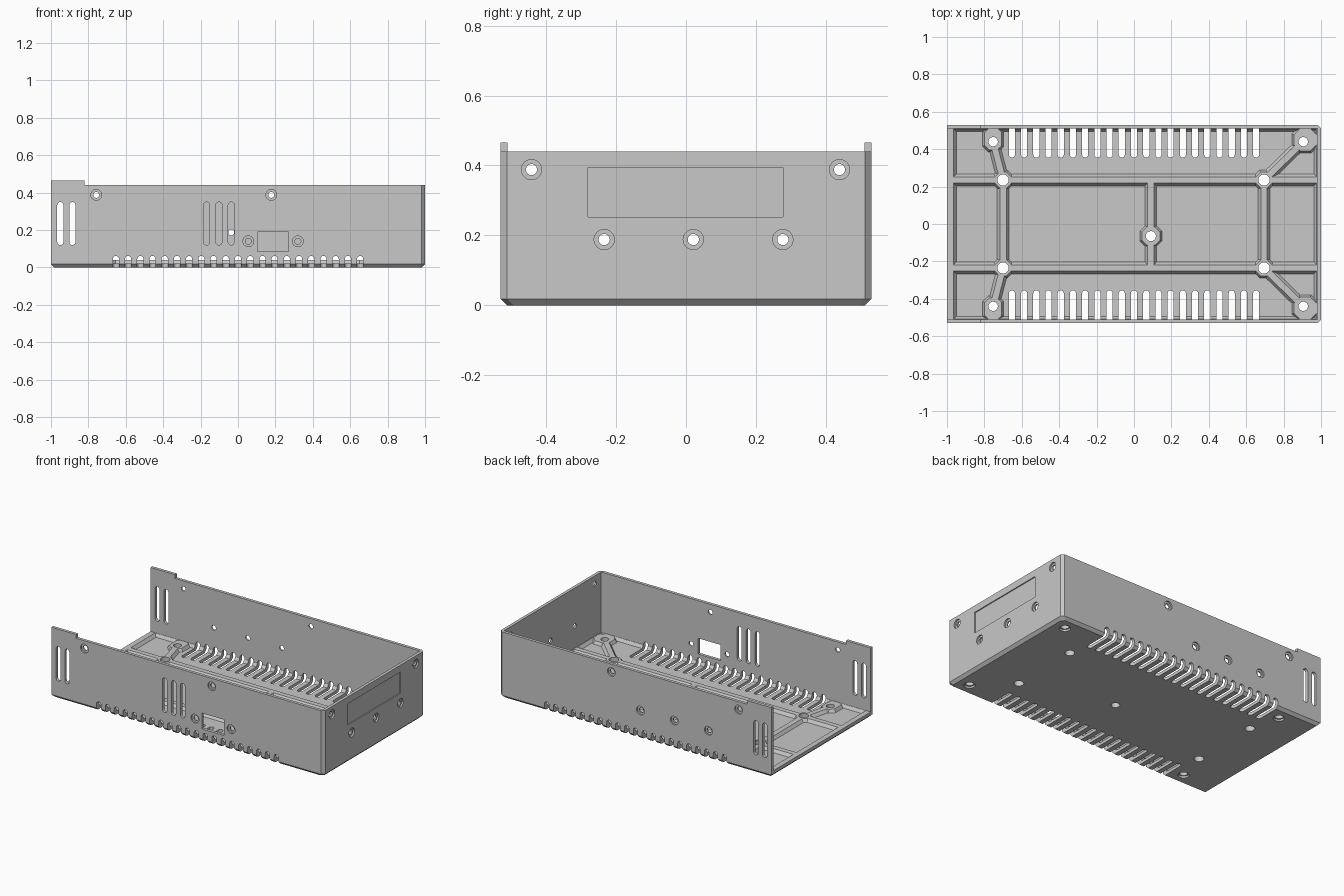
import bpy, bmesh, math
from mathutils import Vector

if "Cube" in bpy.data.objects:
    bpy.data.objects.remove(bpy.data.objects["Cube"])

W, T = 0.53, 0.02          # half depth, wall thickness
FLOOR, RIB = 0.02, 0.04    # pocket floor and rib heights

grey = bpy.data.materials.new("case grey")
grey.diffuse_color = (0.58, 0.58, 0.58, 1)
grey.use_nodes = True
grey.node_tree.nodes["Principled BSDF"].inputs["Base Color"].default_value = grey.diffuse_color


def loft(bm, loops):
    """Closed solid through a list of matching point loops."""
    rows = [[bm.verts.new(p) for p in loop] for loop in loops]
    n = len(rows[0])
    for a, b in zip(rows, rows[1:]):
        for i in range(n):
            j = (i + 1) % n
            bm.faces.new((a[i], a[j], b[j], b[i]))
    bm.faces.new(rows[0][::-1])
    bm.faces.new(rows[-1])


def box(bm, x0, x1, y0, y1, z0, z1):
    loft(bm, [[(x0, y0, z), (x1, y0, z), (x1, y1, z), (x0, y1, z)] for z in (z0, z1)])


def make(name, bm):
    bmesh.ops.recalc_face_normals(bm, faces=bm.faces)
    me = bpy.data.meshes.new(name)
    bm.to_mesh(me)
    bm.free()
    me.materials.append(grey)
    ob = bpy.data.objects.new(name, me)
    bpy.context.collection.objects.link(ob)
    return ob


def cut(ob, build, self_join=False):
    """Subtract the solids drawn by build(bm) from ob."""
    bm = bmesh.new()
    build(bm)
    tool = make("cutter", bm)
    tool.hide_render = True
    mod = ob.modifiers.new("cut", 'BOOLEAN')
    mod.operation, mod.solver, mod.object = 'DIFFERENCE', 'EXACT', tool
    mod.use_self = self_join
    bpy.context.view_layer.update()
    me = bpy.data.meshes.new_from_object(ob.evaluated_get(bpy.context.evaluated_depsgraph_get()))
    ob.modifiers.clear()
    ob.data = me
    bpy.data.objects.remove(tool)


# Wall frames: (along, up, depth inward) to world position
def front(u, v, d): return (u, -W + d, v)
def back(u, v, d): return (u, W - d, v)
def right(u, v, d): return (1 - d, u, v)
def under(u, v, d): return (u, v, d)


def circle(u, v, r, n=24):
    return [(u + r * math.cos(2 * math.pi * i / n), v + r * math.sin(2 * math.pi * i / n))
            for i in range(n)]


def stadium(u, v0, v1, r, round_low=True, n=8):
    """Vertical slot outline, with a round top and a round or square bottom."""
    pts = [(u + r * math.cos(math.pi * i / n), v1 - r + r * math.sin(math.pi * i / n))
           for i in range(n + 1)]
    if round_low:
        return pts + [(u - r * math.cos(math.pi * i / n), v0 + r - r * math.sin(math.pi * i / n))
                      for i in range(n + 1)]
    return pts + [(u - r, v0), (u + r, v0)]


def punch(bm, wall, outline, d0=-0.1, d1=0.1):
    loft(bm, [[wall(u, v, d) for u, v in outline] for d in (d0, d1)])


def bore(bm, wall, u, v, r, big, depth):
    """Through hole with a wide flat step on the outside."""
    steps = ((big, -0.1), (big, depth), (r, depth), (r, 0.1))
    loft(bm, [[wall(a, b, d) for a, b in circle(u, v, rad)] for rad, d in steps])


# Case shell: chamfered block, open at the top and on the left
def plan(inset, z, c=0.018):
    x0, x1, y = -1 + inset, 1 - inset, W - inset
    return [(x0, -y, z), (x1 - c, -y, z), (x1, -y + c, z),
            (x1, y - c, z), (x1 - c, y, z), (x0, y, z)]


bm = bmesh.new()
loft(bm, [plan(0.018, 0), plan(0, 0.018), plan(0, 0.465)])
shell = make("case_shell", bm)
cut(shell, lambda b: box(b, -0.82, 1.1, -0.6, 0.6, 0.44, 0.6))
cut(shell, lambda b: box(b, -1.1, 1 - T, -W + T, W - T, RIB, 0.6))


def pocket(b):
    loft(b, [[(x0, -y, z), (x1, -y, z), (x1, y, z), (x0, y, z)] for x0, x1, y, z in
             ((-0.95, 0.962, 0.495, FLOOR), (-0.965, 0.977, 0.508, RIB), (-0.965, 0.977, 0.508, 0.1))])


cut(shell, pocket)

# Vent rows along both long lower edges
VENTS = [-0.653 + 0.0653 * i for i in range(21)]


def floor_vents(b):
    for x in VENTS:
        for s in (-1, 1):
            outline = [(u, -s * v) for u, v in stadium(x, -0.505, -0.355, 0.0165, False)]
            punch(b, under, outline)


def wall_vents(b):
    for x in VENTS:
        for wall in (front, back):
            punch(b, wall, stadium(x, -0.1, 0.062, 0.0165, False), -0.1, 0.035)


cut(shell, floor_vents)
cut(shell, wall_vents)


# Wall slots, socket window, screw holes and label recess
def wall_openings(b):
    for x in (-0.95, -0.885):
        for wall in (front, back):
            punch(b, wall, stadium(x, 0.12, 0.35, 0.0165))
    for x in (-0.168, -0.102, -0.036):
        punch(b, front, stadium(x, 0.12, 0.35, 0.0165))
    punch(b, front, [(0.105, 0.085), (0.27, 0.085), (0.27, 0.19), (0.105, 0.19)])
    for x, z in ((-0.758, 0.388), (0.178, 0.388), (0.055, 0.14), (0.32, 0.14)):
        bore(b, front, x, z, 0.016, 0.029, 0.01)
    for x, z in ((-0.758, 0.388), (0.178, 0.388), (-0.036, 0.188), (-0.285, 0.188), (-0.535, 0.188)):
        bore(b, back, x, z, 0.016, 0.029, 0.01)
    for y, z in ((-0.442, 0.388), (0.439, 0.388), (-0.234, 0.188), (0.021, 0.188), (0.277, 0.188)):
        bore(b, right, y, z, 0.016, 0.029, 0.01)
    punch(b, right, [(-0.28, 0.253), (0.277, 0.253), (0.277, 0.394), (-0.28, 0.394)], -0.1, 0.007)


cut(shell, wall_openings)


# Floor screw holes, shared by shell and ribs
def floor_holes(b):
    for s in (-1, 1):
        for x in (-0.753, 0.905):
            bore(b, under, x, s * 0.44, 0.025, 0.034, 0.012)
        for x in (-0.7, 0.695):
            punch(b, under, circle(x, s * 0.235, 0.03))
    punch(b, under, circle(0.09, -0.065, 0.027))


cut(shell, floor_holes)

# Floor ribs and screw pads with sloping sides
bm = bmesh.new()


def rib(p, q, base=0.034, top=0.017):
    p, q = Vector((*p, 0)), Vector((*q, 0))
    side = (q - p).normalized().cross(Vector((0, 0, 1)))
    section = [(-base, 0.016), (base, 0.016), (top, RIB), (-top, RIB)]
    loft(bm, [[c + side * w + Vector((0, 0, z)) for w, z in section] for c in (p, q)])


def pad(x, y, rx, ry, slope=0.013):
    """Octagonal screw pad."""
    def octagon(g, z):
        a, b = rx + g, ry + g
        c = 0.55 * min(a, b)
        return [(x + i, y + j, z) for i, j in
                ((a, c - b), (a, b - c), (a - c, b), (c - a, b),
                 (-a, b - c), (-a, c - b), (c - a, -b), (a - c, -b))]
    loft(bm, [octagon(slope, 0.016), octagon(0, RIB)])


for s in (-1, 1):
    rib((-0.97, s * 0.235), (0.985, s * 0.235))
    rib((-0.7, s * 0.235), (-0.753, s * 0.44))
    rib((0.695, s * 0.235), (0.905, s * 0.44))
    pad(-0.753, s * 0.455, 0.045, 0.06)
    pad(0.915, s * 0.45, 0.06, 0.06)
    for x in (-0.7, 0.695):
        pad(x, s * 0.235, 0.042, 0.042)
for x in (-0.7, 0.695):
    rib((x, -0.235), (x, 0.235))
rib((0.09, -0.235), (0.09, 0.235))
pad(0.09, -0.065, 0.048, 0.048)
ribs = make("floor_ribs", bm)
cut(ribs, floor_holes, True)

# Soft shading on the round holes, sharp elsewhere
for ob in (shell, ribs):
    bpy.ops.object.select_all(action='DESELECT')
    ob.select_set(True)
    bpy.context.view_layer.objects.active = ob
    bpy.ops.object.shade_smooth_by_angle(angle=math.radians(25))
